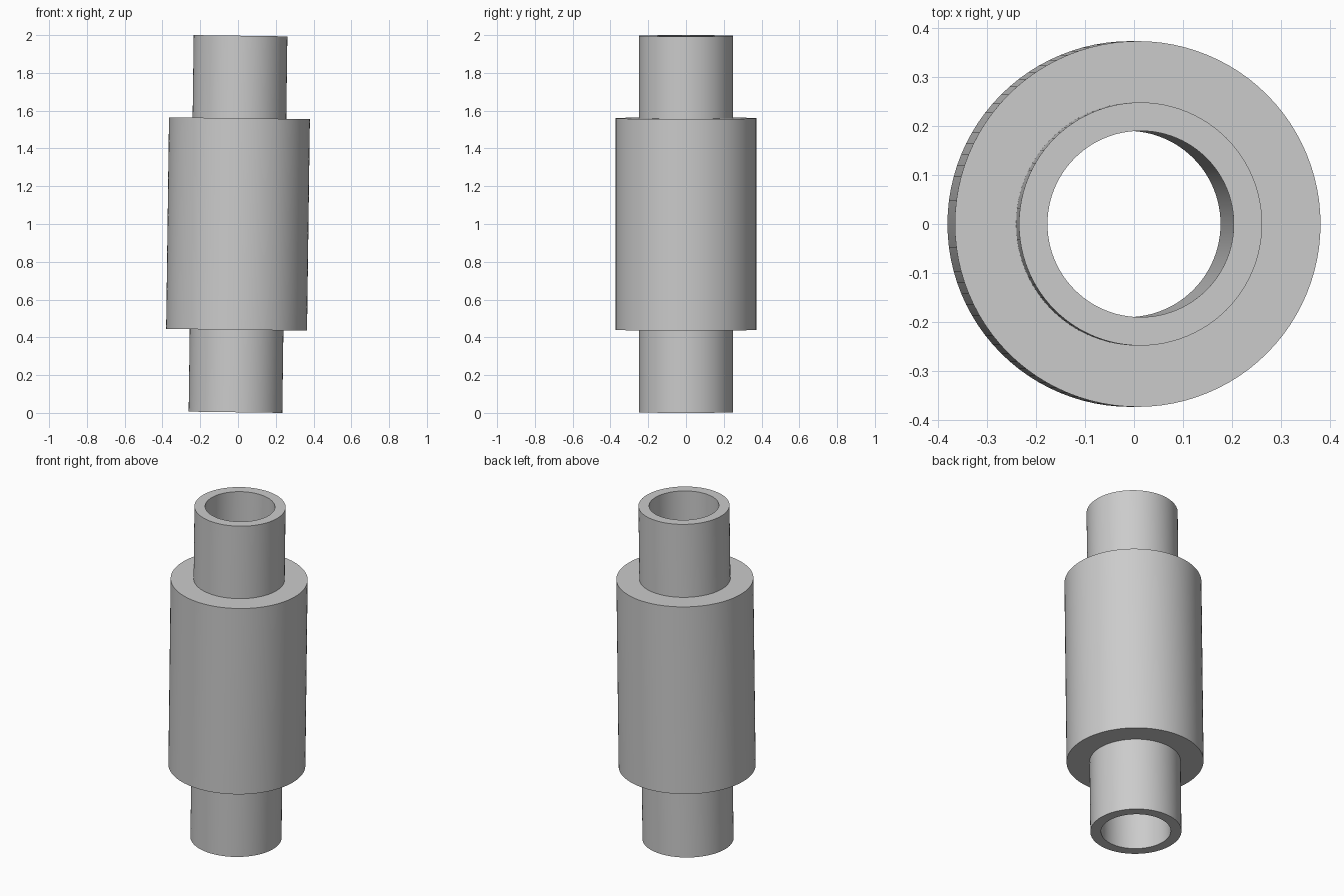
import bpy
import bmesh
import math
from mathutils import Matrix

cube = bpy.data.objects.get("Cube")
if cube:
    bpy.data.objects.remove(cube, do_unlink=True)

SEGMENTS = 96
TILT = 0.0135
BORE, PIPE, SLEEVE = 0.19, 0.248, 0.373
HALF_PIPE, HALF_SLEEVE = 0.9967, 0.56

grey = bpy.data.materials.new("light grey")
grey.use_nodes = True
colour = (0.6, 0.6, 0.6, 1.0)
grey.diffuse_color = colour
grey.node_tree.nodes["Principled BSDF"].inputs["Base Color"].default_value = colour

# Closed half section: bore, pipe ends and the wider sleeve
upper = [(BORE, HALF_PIPE), (PIPE, HALF_PIPE), (PIPE, HALF_SLEEVE), (SLEEVE, HALF_SLEEVE)]
profile = upper + [(r, -z) for r, z in reversed(upper)]

# Revolve the section around the axis
bm = bmesh.new()
rings = []
for i in range(SEGMENTS):
    a = 2 * math.pi * i / SEGMENTS
    rings.append([bm.verts.new((r * math.cos(a), r * math.sin(a), z)) for r, z in profile])
for i, ring in enumerate(rings):
    following = rings[(i + 1) % SEGMENTS]
    for j in range(len(profile)):
        k = (j + 1) % len(profile)
        bm.faces.new((ring[j], ring[k], following[k], following[j]))
bmesh.ops.recalc_face_normals(bm, faces=bm.faces)

# Slight lean toward +x, standing on the ground
bm.transform(Matrix.Translation((0, 0, 1)) @ Matrix.Rotation(TILT, 4, "Y"))

mesh = bpy.data.meshes.new("sleeved_pipe")
bm.to_mesh(mesh)
bm.free()
mesh.materials.append(grey)
pipe = bpy.data.objects.new("sleeved_pipe", mesh)
bpy.context.collection.objects.link(pipe)

# Smooth walls with crisp rims
bpy.ops.object.select_all(action="DESELECT")
pipe.select_set(True)
bpy.context.view_layer.objects.active = pipe
bpy.ops.object.shade_smooth_by_angle(angle=math.radians(30))
